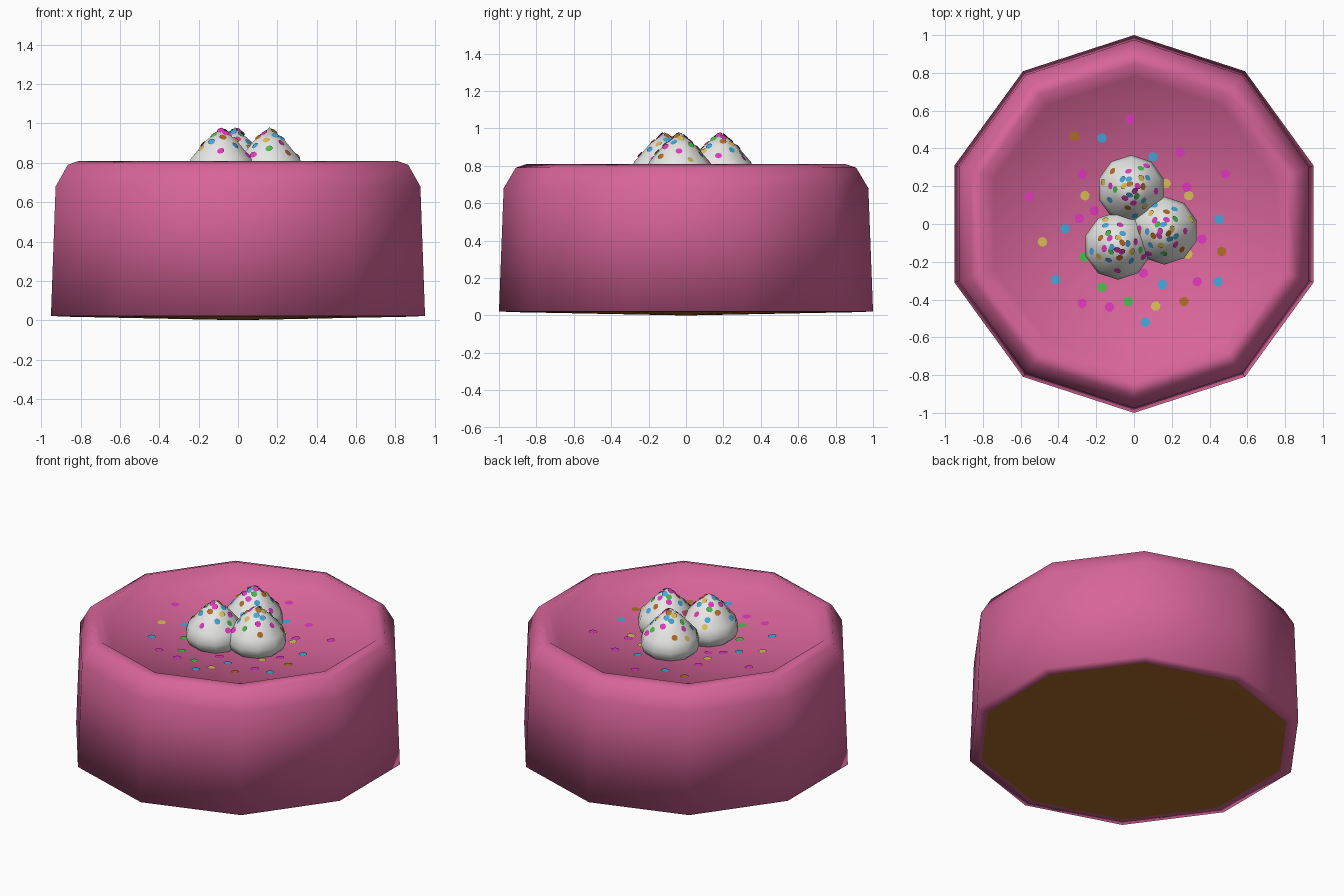
import bpy, bmesh, math, random
from mathutils import Vector
from mathutils.bvhtree import BVHTree

if "Cube" in bpy.data.objects:
    bpy.data.objects.remove(bpy.data.objects["Cube"])

random.seed(4)


def material(name, rgb):
    m = bpy.data.materials.new(name)
    m.diffuse_color = (*rgb, 1)
    m.use_nodes = True
    m.node_tree.nodes["Principled BSDF"].inputs["Base Color"].default_value = m.diffuse_color
    return m


pink = material("pink icing", (0.69, 0.13, 0.32))
cake = material("brown cake", (0.41, 0.14, 0.022))
cream = material("white cream", (0.8, 0.8, 0.78))
COLOURS = {
    "magenta": material("magenta", (0.75, 0.04, 0.52)),
    "blue": material("blue", (0.06, 0.38, 0.7)),
    "green": material("green", (0.07, 0.5, 0.08)),
    "yellow": material("yellow", (0.7, 0.52, 0.1)),
    "orange": material("orange brown", (0.45, 0.15, 0.02)),
}


def lathe(bm, profile, sides, centre=(0, 0), start=math.pi / 2):
    """Revolve (radius, z) points from bottom to top; radius 0 makes a pole."""
    rings = []
    for r, z in profile:
        count = sides if r > 0 else 1
        rings.append([bm.verts.new((centre[0] + r * math.cos(start + math.tau * i / sides),
                                    centre[1] + r * math.sin(start + math.tau * i / sides), z))
                      for i in range(count)])
    for a, b in zip(rings, rings[1:]):
        for i in range(sides):
            j = (i + 1) % sides
            quad = [a[i % len(a)], a[j % len(a)], b[j % len(b)], b[i % len(b)]]
            bm.faces.new(list(dict.fromkeys(quad)))


def finish(bm, name, mat, angle=100):
    bm.normal_update()
    tree = BVHTree.FromBMesh(bm)
    me = bpy.data.meshes.new(name)
    bm.to_mesh(me)
    bm.free()
    me.materials.append(mat)
    ob = bpy.data.objects.new(name, me)
    bpy.context.collection.objects.link(ob)
    bpy.ops.object.select_all(action='DESELECT')
    ob.select_set(True)
    bpy.context.view_layer.objects.active = ob
    bpy.ops.object.shade_smooth_by_angle(angle=math.radians(angle))
    return tree


# Bare underside of the cake
bm = bmesh.new()
lathe(bm, [(0, 0), (0.93, 0.018)], 10)
finish(bm, "cake_base", cake)

# Ten-sided icing shell with a dished top
bm = bmesh.new()
lathe(bm, [(0.93, 0.018), (1.0, 0.022), (0.975, 0.68), (0.91, 0.79),
           (0.85, 0.81), (0.78, 0.735), (0, 0.68)], 10)
cake_tree = finish(bm, "icing", pink)

# Three pointed cream dollops
DOLLOPS = [(-0.015, 0.185), (0.16, -0.035), (-0.085, -0.115)]
bm = bmesh.new()
for c in DOLLOPS:
    lathe(bm, [(0, 0.66), (0.12, 0.68), (0.165, 0.72), (0.18, 0.765), (0.163, 0.82),
               (0.085, 0.91), (0, 0.98)], 10, c)
dollop_tree = finish(bm, "cream_dollops", cream)

# Sprinkles: flat discs laid on the surface below each point
discs = {name: bmesh.new() for name in COLOURS}


def sprinkle(name, x, y, tree, radius):
    loc, normal, _, _ = tree.ray_cast(Vector((x, y, 2)), Vector((0, 0, -1)))
    if loc is None:
        return
    mat = normal.to_track_quat('Z', 'Y').to_matrix().to_4x4()
    mat.translation = loc + normal * 0.004
    bmesh.ops.create_circle(discs[name], cap_ends=True, segments=8, radius=radius, matrix=mat)


SPOTS = {
    "magenta": [(-.02, .555), (.245, .38), (.485, .265), (-.275, .265), (-.555, .145),
                (-.29, .03), (-.21, .07), (.28, .195), (.36, -.08), (.335, -.305),
                (-.275, -.42), (-.13, -.44), (.05, -.26)],
    "blue": [(-.17, .455), (.1, .355), (-.365, -.025), (.45, .025), (-.415, -.295),
             (.15, -.32), (.445, -.305), (.06, -.52)],
    "green": [(-.265, -.175), (-.17, -.335), (-.03, -.41)],
    "yellow": [(-.26, .15), (.17, .215), (.29, .15), (-.485, -.095), (.115, -.435), (.285, -.16)],
    "orange": [(-.315, .465), (.465, -.145), (.265, -.41)],
}
for name, points in SPOTS.items():
    for x, y in points:
        sprinkle(name, x, y, cake_tree, 0.026)

# Sprinkles on the dollops, spiralling out from each tip
mix = ["magenta", "green", "magenta", "orange", "blue", "yellow", "blue"]
for cx, cy in DOLLOPS:
    for i in range(26):
        r = 0.02 + 0.135 * i / 26
        a = i * 2.4 + random.uniform(-0.3, 0.3) + cx * 20
        sprinkle(mix[i * 3 % 7], cx + r * math.cos(a), cy + r * math.sin(a), dollop_tree, 0.019)

for name, bm in discs.items():
    finish(bm, name + "_sprinkles", COLOURS[name], 30)
